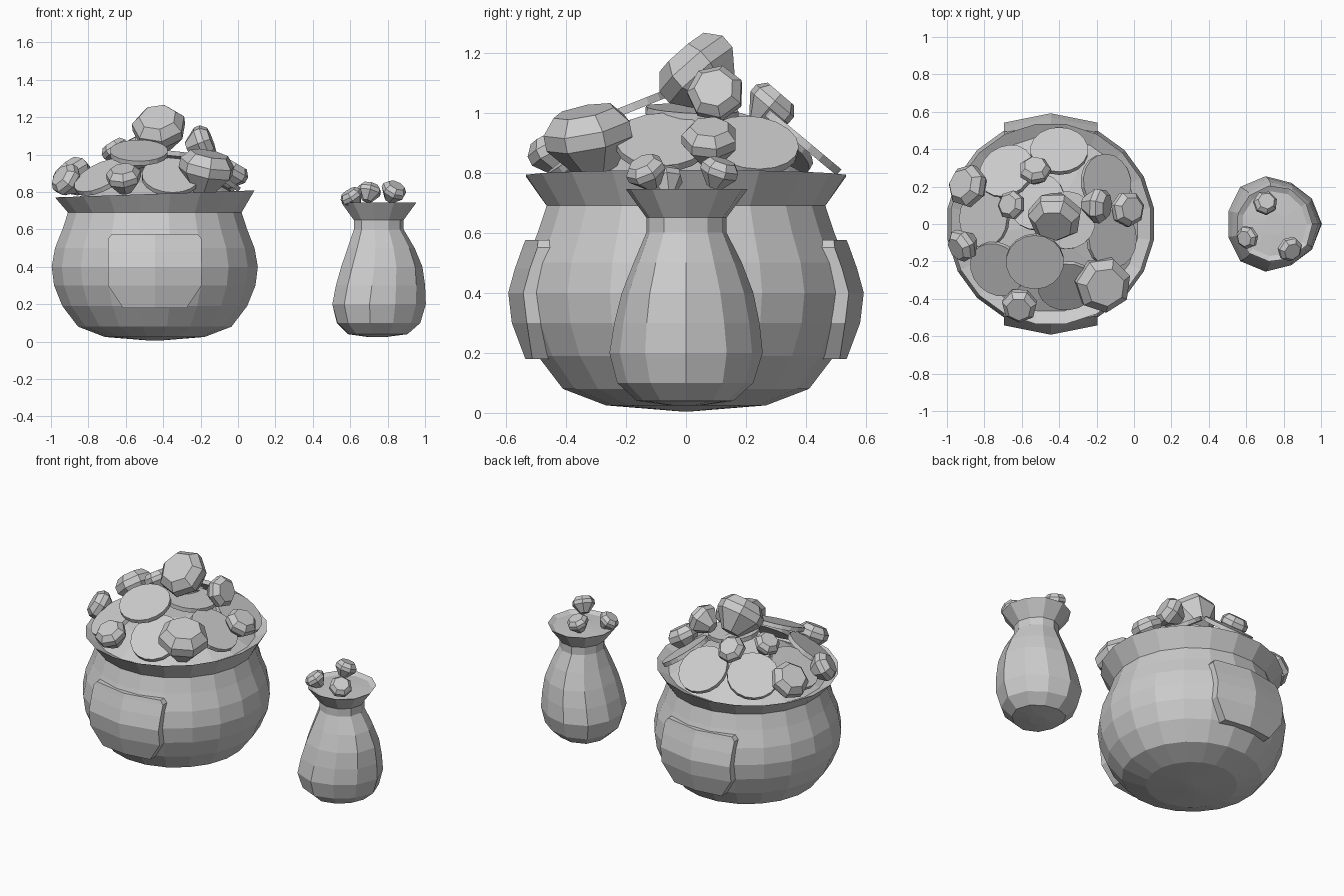
import bpy, bmesh, math
from mathutils import Vector

cube = bpy.data.objects.get("Cube")
if cube:
    bpy.data.objects.remove(cube, do_unlink=True)

grey = bpy.data.materials.new("plain grey")
grey.use_nodes = True
grey.diffuse_color = (0.6, 0.6, 0.6, 1)
grey.node_tree.nodes["Principled BSDF"].inputs["Base Color"].default_value = (0.6, 0.6, 0.6, 1)


def finish(name, bm, loc=(0, 0, 0), normal=None):
    bmesh.ops.recalc_face_normals(bm, faces=bm.faces)
    mesh = bpy.data.meshes.new(name)
    bm.to_mesh(mesh)
    bm.free()
    mesh.materials.append(grey)
    obj = bpy.data.objects.new(name, mesh)
    bpy.context.collection.objects.link(obj)
    obj.location = loc
    if normal:
        obj.rotation_euler = Vector(normal).to_track_quat('Z', 'Y').to_euler()
    return obj


def turned(profile, sides, phase=0.5, wobble=lambda a, z: 1.0):
    """Closed turned shape; rows are radius, height, optional x shift."""
    bm = bmesh.new()
    rings = []
    for row in profile:
        r, z = row[:2]
        shift = row[2] if len(row) > 2 else 0
        ring = []
        for i in range(sides):
            a = 2 * math.pi * (i + phase) / sides
            k = r * wobble(a, z)
            ring.append(bm.verts.new((k * math.cos(a) + shift, k * math.sin(a), z)))
        rings.append(ring)
    for low, high in zip(rings, rings[1:]):
        for i in range(sides):
            j = (i + 1) % sides
            bm.faces.new((low[i], low[j], high[j], high[i]))
    bm.faces.new(rings[0])
    bm.faces.new(rings[-1])
    return bm


# Round pot with a flared, slightly tilted rim and a low mound inside
pot_x = -0.445
pot = turned([(0.02, 0.005), (0.27, 0.025), (0.415, 0.08), (0.50, 0.19), (0.545, 0.30),
              (0.558, 0.40), (0.54, 0.50), (0.50, 0.60), (0.47, 0.69), (0.54, 0.79),
              (0.47, 0.755), (0.3, 0.85), (0.1, 0.91)], 20)
for v in pot.verts:
    if v.co.z > 0.72:
        v.co.z += 0.035 * v.co.x
finish("pot", pot, (pot_x, 0, 0))

# Curved patches on the front and back of the pot
for name, side in (("front_patch", -1), ("back_patch", 1)):
    bm = bmesh.new()
    layers = []
    for depth in (0, 0.06):
        rows = []
        for z, half, out in ((0.18, 0.17, 0.535), (0.30, 0.25, 0.58),
                             (0.40, 0.25, 0.592), (0.48, 0.25, 0.57),
                             (0.55, 0.25, 0.545), (0.575, 0.23, 0.535)):
            rows.append([bm.verts.new((x, side * (out - depth - 0.05 * (x / 0.25) ** 2), z))
                         for x in (-half, 0, half)])
        layers.append(rows)
        for a, b in zip(rows, rows[1:]):
            for i in (0, 1):
                bm.faces.new((a[i], a[i + 1], b[i + 1], b[i]))
    outline = [[r[0] for r in rows] + [rows[-1][1]] + [r[2] for r in reversed(rows)] + [rows[0][1]]
               for rows in layers]
    count = len(outline[0])
    for i in range(count):
        j = (i + 1) % count
        bm.faces.new((outline[0][i], outline[0][j], outline[1][j], outline[1][i]))
    finish(name, bm, (pot_x, 0, 0))


# Lumpy small bag, tied in at the neck
def lumps(a, z):
    return 1 + 0.045 * math.sin(3 * a + 1 + 3 * z) * (1 if z < 0.55 else 0.3)


bag = turned([(0.05, 0.025), (0.16, 0.04), (0.225, 0.10), (0.253, 0.20), (0.24, 0.30, 0.01),
              (0.218, 0.40, 0.02), (0.18, 0.50, 0.02), (0.135, 0.60, 0.01), (0.135, 0.65, 0.01),
              (0.205, 0.745, 0.01), (0.175, 0.73, 0.01), (0.06, 0.735, 0.01)], 11, 0, lumps)
finish("bag", bag, (0.74, 0, 0))

# Coins heaped on the pot: place, then facing direction
coins = [
    ((-0.53, -0.20, 1.01), (0, -0.37, 0.93)),
    ((-0.40, 0.39, 0.90), (0, 0.64, 0.77)),
    ((-0.15, 0.22, 0.89), (0.55, 0.1, 0.8)),
    ((-0.12, -0.08, 0.90), (0.55, 0, 0.8)),
    ((-0.73, -0.24, 0.88), (-0.4, -0.4, 0.8)),
    ((-0.36, -0.33, 0.88), (0.05, -0.6, 0.8)),
    ((-0.68, 0.28, 0.89), (-0.35, 0.45, 0.8)),
    ((-0.80, 0.03, 0.88), (-0.55, 0, 0.8)),
    ((-0.36, 0.02, 1.00), (0.1, 0.05, 1)),
    ((-0.52, 0.12, 0.97), (-0.2, 0.2, 1)),
]
for i, (place, facing) in enumerate(coins):
    finish(f"coin_{i + 1}", turned([(0.155, -0.013), (0.155, 0.013)], 18), place, facing)

# Cut gems: place, girdle radius, direction of the flat top
gems = [
    ((-0.42, 0.05, 1.13), 0.145, (-0.1, -0.65, 0.75)),
    ((-0.20, 0.10, 1.06), 0.095, (0.9, -0.1, 0.35)),
    ((-0.04, 0.08, 0.90), 0.095, (0.5, 0, 0.85)),
    ((-0.17, -0.32, 0.91), 0.15, (0.2, -0.2, 1)),
    ((-0.61, -0.43, 0.87), 0.095, (-0.1, -0.4, 0.8)),
    ((-0.91, -0.11, 0.86), 0.09, (-0.7, -0.4, 0.5)),
    ((-0.88, 0.20, 0.88), 0.115, (-0.6, 0.2, 0.7)),
    ((-0.65, 0.10, 1.02), 0.078, (-0.5, 0.1, 0.8)),
    ((-0.53, 0.28, 1.02), 0.085, (0, 0.6, 0.7)),
    ((0.70, 0.11, 0.80), 0.065, (0.2, 0.3, 0.9)),
    ((0.61, -0.07, 0.77), 0.062, (-0.5, -0.2, 0.8)),
    ((0.83, -0.13, 0.80), 0.068, (0.4, -0.4, 0.8)),
]
for i, (place, r, facing) in enumerate(gems):
    cut = [(0.4 * r, -0.8 * r), (r, -0.05 * r), (r, 0.3 * r), (0.7 * r, 0.65 * r)]
    finish(f"gem_{i + 1}", turned(cut, 7), place, facing)
